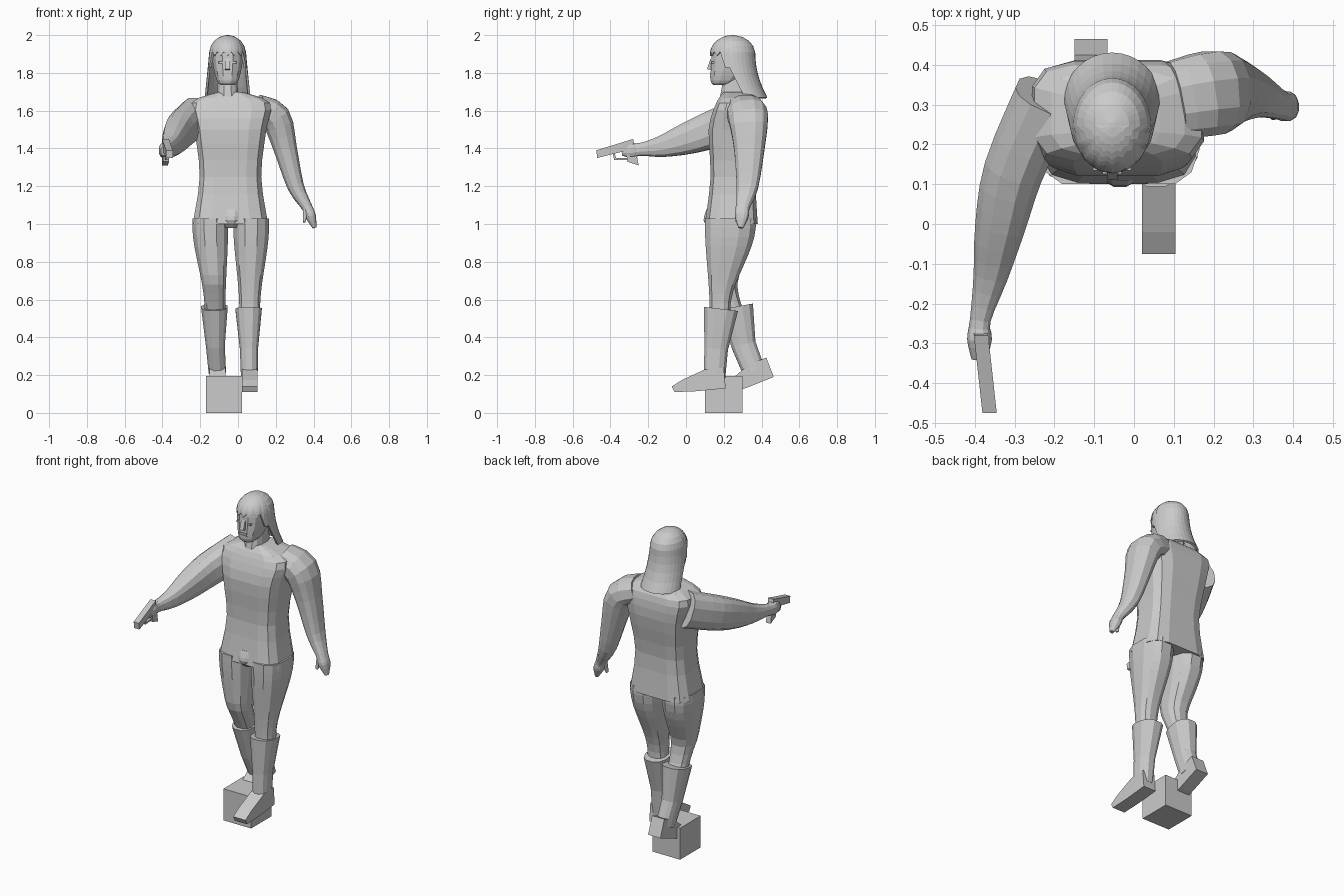
import bpy
import bmesh
import math
from mathutils import Matrix, Vector

if "Cube" in bpy.data.objects:
    bpy.data.objects.remove(bpy.data.objects["Cube"], do_unlink=True)

grey = bpy.data.materials.new("plain_grey")
grey.use_nodes = True
grey.diffuse_color = (.6, .6, .6, 1)
grey.node_tree.nodes["Principled BSDF"].inputs["Base Color"].default_value = grey.diffuse_color

ACROSS, DEEP, UP = Matrix.Identity(3)


def skin(name, rings, capped_end=True):
    """Join rings of points with quads, close the ends and make a flat shaded object."""
    bm = bmesh.new()
    rows = [[bm.verts.new(point) for point in ring] for ring in rings]
    for low, high in zip(rows, rows[1:]):
        for i in range(len(low)):
            bm.faces.new((low[i - 1], low[i], high[i], high[i - 1]))
    bm.faces.new(rows[0])
    if capped_end:
        bm.faces.new(rows[-1])
    bmesh.ops.recalc_face_normals(bm, faces=bm.faces)
    mesh = bpy.data.meshes.new(name)
    bm.to_mesh(mesh)
    bm.free()
    mesh.materials.append(grey)
    obj = bpy.data.objects.new(name, mesh)
    bpy.context.collection.objects.link(obj)
    return obj


def oval(centre, u, v, exponent=.8, sides=12):
    """Ring of points around a centre; a lower exponent makes it squarer."""
    def bulge(value):
        widest = math.cos(math.pi / sides)
        return math.copysign(abs(value / widest) ** exponent, value)
    angles = [math.tau * (k + .5) / sides for k in range(sides)]
    return [centre + u * bulge(math.cos(a)) + v * bulge(math.sin(a)) for a in angles]


def smooth(keys, steps=3):
    """Pass a curve through the key values, with extra points in between."""
    keys = [Vector(key) for key in keys]
    padded = [keys[0]] + keys + [keys[-1]]
    curve = []
    for a, b, c, d in zip(padded, padded[1:], padded[2:], padded[3:]):
        for step in range(steps):
            t = step / steps
            linear = (c - a) * t
            square = (a * 2 - b * 5 + c * 4 - d) * t * t
            cube = (b * 3 - a - c * 3 + d) * t * t * t
            curve.append(b + (linear + square + cube) / 2)
    return curve + [keys[-1]]


def stack(name, x, keys, exponent=.8):
    """Upright body of sections given as (height, half width, front, back)."""
    rings = []
    for z, half, front, back in smooth(keys):
        centre = Vector((x, (front + back) / 2, z))
        rings.append(oval(centre, ACROSS * half, DEEP * (back - front) / 2, exponent))
    return skin(name, rings)


def limb(name, keys, wide_axis, steps=3):
    """Tapered tube along (x, y, z, radius), thicker along the wide axis."""
    nodes = smooth(keys, steps)
    rings = []
    for i, node in enumerate(nodes):
        after = nodes[min(i + 1, len(nodes) - 1)]
        along = (after - nodes[max(i - 1, 0)]).to_3d().normalized()
        wide = (wide_axis - wide_axis.project(along)).normalized()
        radius = node[3]
        rings.append(oval(node.to_3d(), along.cross(wide) * radius, wide * radius * 1.3))
    return skin(name, rings)


def prism(name, outline, x, half_width, slant=0):
    """Extrude a (y, z) outline across x; slant moves it sideways along y."""
    return skin(name, [[Vector((x + slant * y + side * half_width, y, z)) for y, z in outline]
                       for side in (-1, 1)])


def block(name, x, half_width, front, back, low, high):
    outline = [(front, low), (back, low), (back, high), (front, high)]
    return prism(name, outline, x, half_width)


# Stand block
block("stand_block", -.075, .095, .1, .3, 0, .195)

# Torso and neck
stack("torso", -.04, [
    (1, .2, .1, .38),
    (1.25, .163, .13, .37),
    (1.5, .19, .12, .41),
    (1.64, .21, .16, .4),
    (1.7, .06, .2, .34)], exponent=.5)
stack("pelvis_front", -.035, [
    (.98, .03, .12, .2),
    (1.02, .045, .093, .2),
    (1.08, .06, .11, .2)])
stack("neck", -.055, [(1.62, .06, .17, .36), (1.78, .05, .2, .33)])


# Legs: thigh swells smoothly from knee to hip, the shin may bend backwards
def leg(name, knee_x, splay, bend):
    rings = []
    rows = 10
    for row in range(rows + 1):
        z = .53 + row / rows / 2
        rise = max(0, min(1, (z - .55) / .45))
        swell = rise * rise * (3 - 2 * rise)
        y = .18 + .055 * swell + bend * max(0, .7 - z)
        centre = Vector((knee_x + splay * swell, y, z))
        rings.append(oval(centre, ACROSS * (.055 + .04 * swell), DEEP * (.055 + .08 * swell)))
    skin(name, rings)


leg("left_leg", .062, .008, bend=0)
leg("right_leg", -.122, -.025, bend=.45)

# Boots
limb("left_boot", [(.056, .185, .55, .07), (.058, .16, .34, .048), (.06, .15, .18, .044)],
     DEEP, steps=1)
limb("right_boot", [(-.125, .265, .56, .07), (-.12, .305, .36, .05), (-.11, .36, .22, .046)],
     DEEP, steps=1)


# Feet: one side outline measured from the heel, pitched for the trailing foot
def foot(name, x, heel, pitch):
    outline = [(0, 0), (-.01, .11), (-.11, .1), (-.23, .045),
               (-.285, .01), (-.27, -.02), (-.15, -.015)]
    turn = Matrix.Rotation(pitch, 2)
    prism(name, [Vector(heel) + turn @ Vector(point) for point in outline], x, .042)


foot("left_foot", .062, (.21, .13), pitch=0)
foot("right_foot", -.108, (.465, .19), pitch=math.radians(16))

# Hanging left arm
limb("left_arm", [
    (.1, .31, 1.61, .075),
    (.2, .33, 1.56, .08),
    (.25, .335, 1.4, .062),
    (.305, .325, 1.2, .044),
    (.365, .3, 1.09, .028),
    (.385, .295, 1.04, .028),
    (.405, .29, .98, .01)], DEEP)
limb("left_thumb", [(.36, .285, 1.08, .015), (.35, .27, 1.01, .007)], DEEP, steps=1)

# Raised right arm
limb("right_arm", [
    (-.22, .32, 1.57, .08),
    (-.3, .14, 1.5, .075),
    (-.335, 0, 1.45, .063),
    (-.36, -.13, 1.41, .043),
    (-.386, -.24, 1.395, .026),
    (-.388, -.29, 1.39, .031),
    (-.39, -.34, 1.385, .018)], UP)

# Pistol, slanting inwards to the muzzle
AIM_X, AIM = -.415, -.11
prism("pistol_slide", [(-.475, 1.39), (-.47, 1.35), (-.27, 1.4), (-.28, 1.45)], AIM_X, .018, AIM)
prism("pistol_grip", [(-.32, 1.4), (-.31, 1.33), (-.25, 1.31), (-.27, 1.41)], AIM_X, .016, AIM)
prism("trigger_guard", [(-.39, 1.38), (-.38, 1.34), (-.31, 1.34),
                        (-.31, 1.35), (-.37, 1.35), (-.38, 1.38)], AIM_X, .007, AIM)

# Head and face
FACE_X = -.055
stack("head", FACE_X, [
    (1.735, .035, .145, .22),
    (1.76, .057, .13, .28),
    (1.84, .077, .133, .35),
    (1.92, .08, .14, .35),
    (1.96, .055, .17, .32)])
prism("nose", [(.13, 1.875), (.111, 1.82), (.15, 1.81)], FACE_X, .013)
for label, z in (("upper_lip", 1.788), ("lower_lip", 1.775)):
    block(label, FACE_X, .024, .126, .16, z, z + .008)
for label, side in (("left_eye", 1), ("right_eye", -1)):
    block(label, FACE_X + side * .035, .013, .134, .16, 1.85, 1.86)


# Long hair: a dome that flares and drifts back below the brow
def hair_point(angle, z):
    drop = 2 - z
    dome = math.sqrt(1 - (1 - min(1, drop / .1)) ** 2)
    flare = max(0, drop - .1)
    half = .098 * dome + .1 * flare
    middle = .247 + 1.2 * flare ** 2
    return Vector((FACE_X + half * math.sin(angle), middle - .12 * dome * math.cos(angle), z))


def hem(column, angle):
    """Ragged fringe over the face, short at the temples, long behind."""
    forward = math.cos(angle)
    if forward > .5:
        return 1.9 + (.012 if column % 2 else -.01)
    return 1.83 if forward > .1 else 1.67


columns, steps = 32, 9
rings = []
for step in range(steps + 1):
    fall = .001 + (step / steps) ** 1.6
    ring = []
    for column in range(columns):
        angle = math.tau * column / columns
        ring.append(hair_point(angle, 2 - (2 - hem(column, angle)) * fall))
    rings.append(ring)
hair = skin("long_hair", rings, capped_end=False)
thickness = hair.modifiers.new("thickness", "SOLIDIFY")
thickness.thickness = .012
thickness.offset = -1
